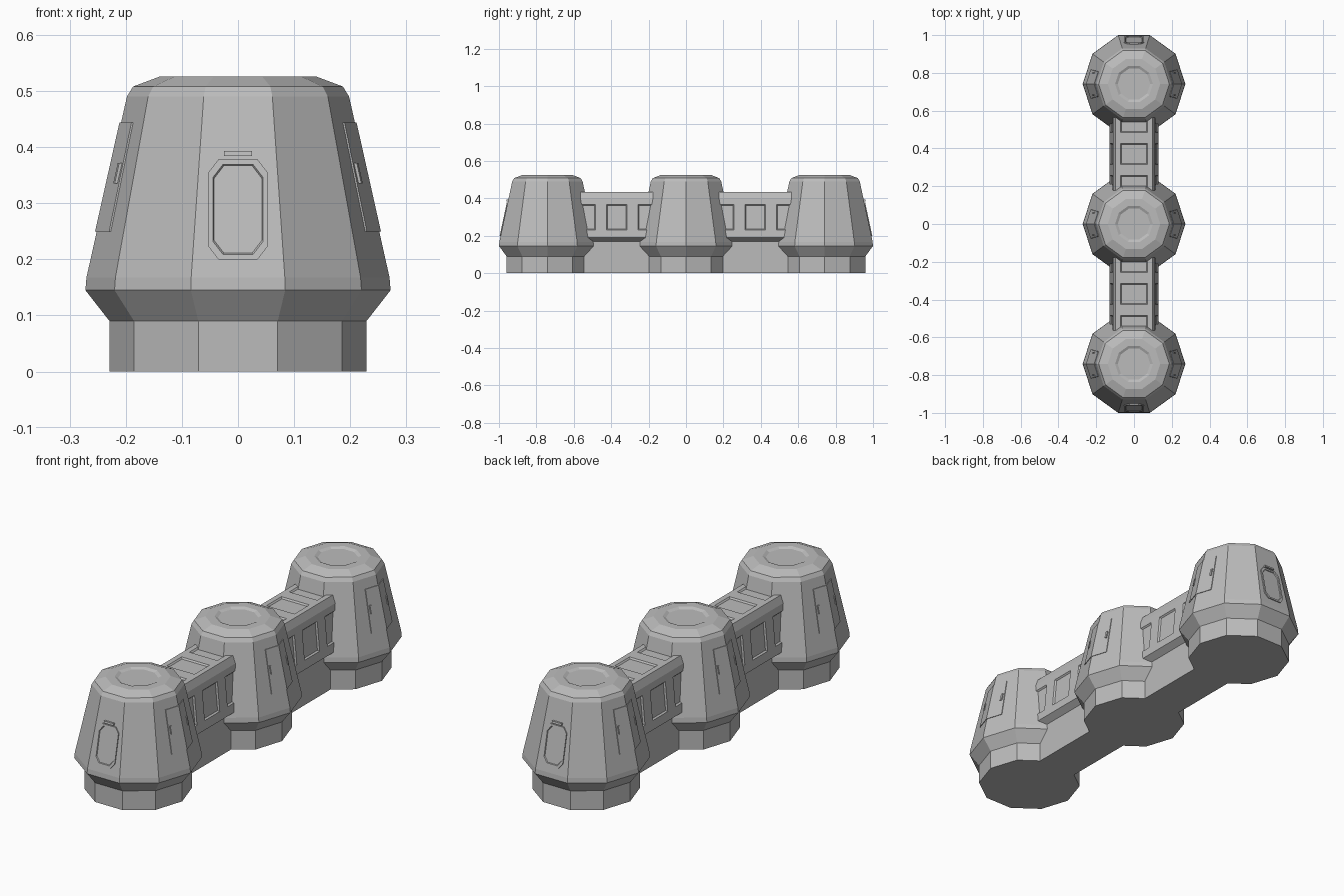
import bpy, bmesh, math
from mathutils import Vector

if "Cube" in bpy.data.objects:
    bpy.data.objects.remove(bpy.data.objects["Cube"])

GREY = (0.5, 0.5, 0.5, 1)
grey = bpy.data.materials.new("hull_grey")
grey.use_nodes = True
grey.diffuse_color = GREY
grey.node_tree.nodes["Principled BSDF"].inputs["Base Color"].default_value = GREY

SIDES = 10
SPACING = 0.741
HALF_ANGLE = math.pi / SIDES
# Tower wall: radius and height at its lower and upper end
WALL_LOW, WALL_HIGH = (0.270, 0.168), (0.198, 0.49)


def finish(name, bm, location=(0, 0, 0), turn=0):
    bmesh.ops.recalc_face_normals(bm, faces=bm.faces)
    mesh = bpy.data.meshes.new(name)
    bm.to_mesh(mesh)
    bm.free()
    mesh.materials.append(grey)
    obj = bpy.data.objects.new(name, mesh)
    obj.location = location
    obj.rotation_euler.z = turn
    bpy.context.collection.objects.link(obj)
    return obj


def loft(rings):
    """Bridge closed rings of points and cap both ends."""
    bm = bmesh.new()
    loops = [[bm.verts.new(p) for p in ring] for ring in rings]
    strips = []
    for a, b in zip(loops, loops[1:]):
        n = len(a)
        strips.append([bm.faces.new((a[i], a[(i + 1) % n], b[(i + 1) % n], b[i]))
                       for i in range(n)])
    bm.faces.new(loops[0])
    bm.faces.new(loops[-1])
    return bm, strips


def wall_radius(z):
    (r0, z0), (r1, z1) = WALL_LOW, WALL_HIGH
    return r0 + (r1 - r0) * (z - z0) / (z1 - z0)


def end_face(u, z, off=0):
    """Point on the flat tower face that looks along -y."""
    return Vector((u, -wall_radius(z) * math.cos(HALF_ANGLE) - off, z))


def side_corner(u, z, off=0):
    """Point on the two tower faces that meet at +x."""
    return Vector((wall_radius(z) - abs(u) * math.tan(HALF_ANGLE) + off, u, z))


def plate(name, surface, outlines, height, location, turn):
    """Raised plate with a closed back, following a tower surface."""
    bm = bmesh.new()
    for outline in outlines:
        bm.faces.new([bm.verts.new(surface(u, z, height)) for u, z in outline])
    bmesh.ops.remove_doubles(bm, verts=bm.verts, dist=1e-5)
    bmesh.ops.recalc_face_normals(bm, faces=bm.faces)
    front = list(bm.faces)
    result = bmesh.ops.extrude_face_region(bm, geom=front, use_keep_orig=True)
    back = [v for v in result["geom"] if isinstance(v, bmesh.types.BMVert)]
    push = surface(0, 0.3, -0.004) - surface(0, 0.3, height)
    bmesh.ops.translate(bm, verts=back, vec=push)
    return finish(name, bm, location, turn)


def tower(name, y):
    profile = [(0.229, 0), (0.229, 0.09), (0.272, 0.145), WALL_LOW, WALL_HIGH,
               (0.187, 0.508), (0.139, 0.526), (0.1, 0.526), (0.086, 0.519)]
    rings = [[(r * math.cos(2 * HALF_ANGLE * k), r * math.sin(2 * HALF_ANGLE * k), z)
              for k in range(SIDES)] for r, z in profile]
    bm, _ = loft(rings)
    finish(name, bm, (0, y, 0))

    # Folded hatch wrapped round the corner on each side, with two handles
    low, high, wide, narrow = 0.25, 0.444, 0.077, 0.066
    halves = [[(0, low), (s * wide, low), (s * narrow, high), (0, high)] for s in (-1, 1)]
    for side, turn in (("left", 0), ("right", math.pi)):
        plate(f"{name}_{side}_hatch", side_corner, halves, 0.003, (0, y, 0), turn)
        for s in (-1, 1):
            bar = [(s * 0.056, 0.335), (s * 0.064, 0.335), (s * 0.064, 0.372), (s * 0.056, 0.372)]
            plate(f"{name}_{side}_handle", side_corner, [bar], 0.008, (0, y, 0), turn)


def octagon(half, low, high, cut):
    right = [(half - cut, low), (half, low + cut * 1.3),
             (half, high - cut * 1.3), (half - cut, high)]
    return right + [(-u, z) for u, z in reversed(right)]


def door(name, y, turn):
    # Raised surround with a sunken leaf
    bm, _ = loft([[end_face(u, z, off) for u, z in octagon(half, low, high, 0.018)]
                  for half, low, high, off in ((0.053, 0.2, 0.378, -0.004),
                                               (0.053, 0.2, 0.378, 0.005),
                                               (0.045, 0.209, 0.369, 0.005),
                                               (0.043, 0.211, 0.367, 0.001))])
    finish(name, bm, (0, y, 0), turn)
    # Lamp bar above the door
    bar = [(-0.025, 0.384), (0.025, 0.384), (0.025, 0.393), (-0.025, 0.393)]
    plate(name + "_lamp", end_face, [bar], 0.009, (0, y, 0), turn)


def corridor(name, y):
    # Half section from the footing up to the roof, then mirrored
    right = [(0.1, 0), (0.1, 0.17), (0.13, 0.19), (0.126, 0.23), (0.113, 0.37),
             (0.11, 0.4), (0.097, 0.435), (0.074, 0.435)]
    section = right + [(-x, z) for x, z in reversed(right)]
    pitch, half = 0.169, 0.057
    stations = [c * pitch + s * half for c in (-1, 0, 1) for s in (-1, 1)]
    bm, strips = loft([[(x, t, z) for x, z in section] for t in stations])
    bmesh.ops.recalc_face_normals(bm, faces=bm.faces)
    # Sunken panels along both walls and the roof
    panels = [strip[i] for strip in strips[::2] for i in (3, 7, 11)]
    bmesh.ops.inset_individual(bm, faces=panels, thickness=0.002, depth=0)
    bmesh.ops.inset_individual(bm, faces=panels, thickness=0.008, depth=-0.007)
    finish(name, bm, (0, y, 0))


for label, step in (("front", -1), ("middle", 0), ("rear", 1)):
    tower(label + "_tower", step * SPACING)
for label, step in (("front", -1), ("rear", 1)):
    corridor(label + "_corridor", step * SPACING / 2)
    door(label + "_door", step * SPACING, 0 if step < 0 else math.pi)
